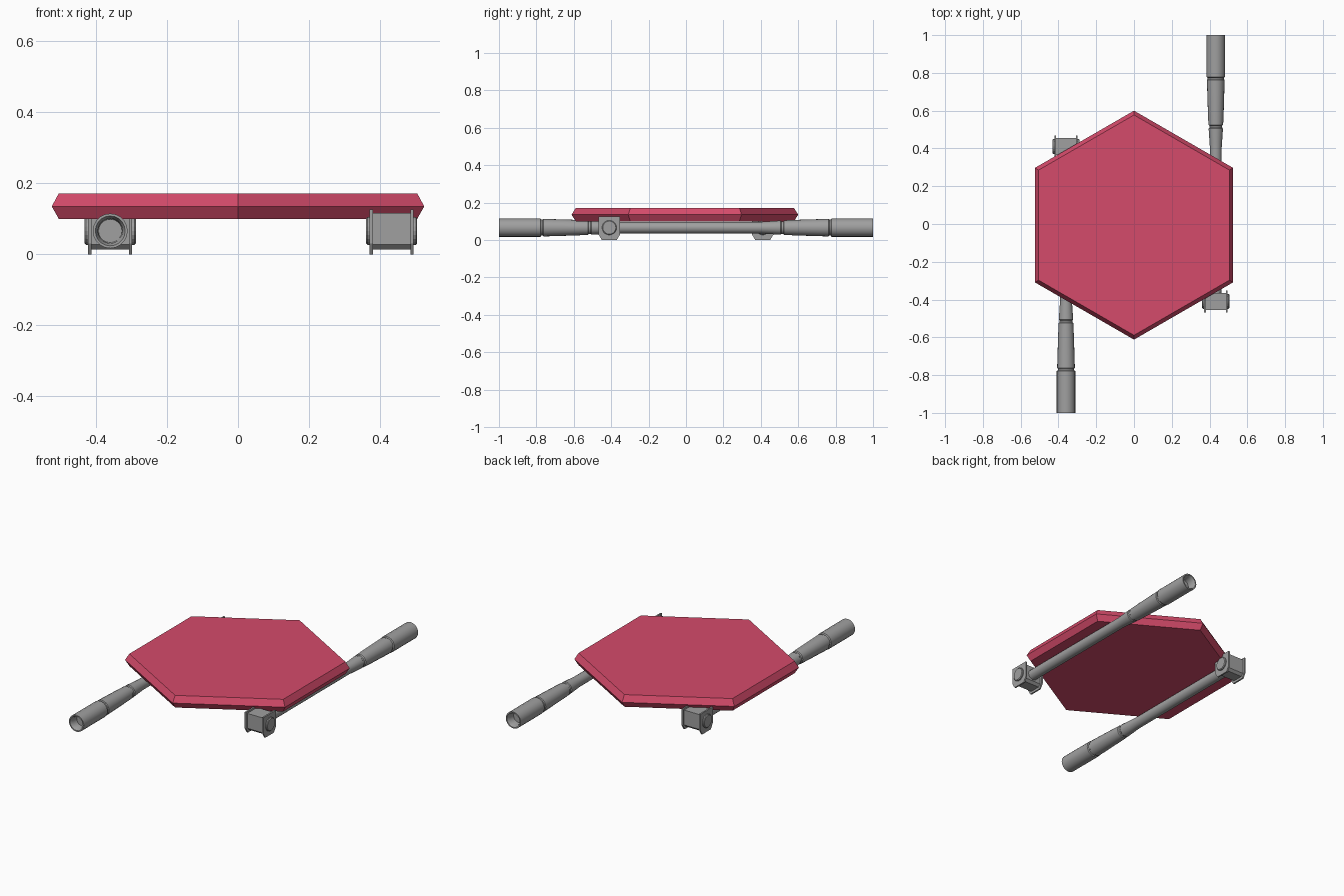
import bpy, bmesh, math
from mathutils import Matrix, Vector

if "Cube" in bpy.data.objects:
    bpy.data.objects.remove(bpy.data.objects["Cube"])


def material(name, rgb):
    m = bpy.data.materials.new(name)
    m.diffuse_color = (*rgb, 1)
    m.use_nodes = True
    m.node_tree.nodes["Principled BSDF"].inputs["Base Color"].default_value = m.diffuse_color
    return m


RED = material("crimson", (0.66, 0.07, 0.145))
GREY = material("grey", (0.35, 0.35, 0.35))


def finish(name, bm, mat, matrix=None):
    bmesh.ops.recalc_face_normals(bm, faces=bm.faces)
    me = bpy.data.meshes.new(name)
    bm.to_mesh(me)
    bm.free()
    me.materials.append(mat)
    ob = bpy.data.objects.new(name, me)
    bpy.context.collection.objects.link(ob)
    if matrix:
        ob.matrix_world = matrix
    return ob


def lathe(name, profile, sides, mat, matrix, offset=0.0):
    """Spin (height, radius) pairs round local z and close both ends."""
    bm = bmesh.new()
    rings = []
    for h, r in profile:
        rings.append([bm.verts.new((r * math.cos(offset + math.tau * i / sides),
                                    r * math.sin(offset + math.tau * i / sides), h))
                      for i in range(sides)])
    for a, b in zip(rings, rings[1:]):
        for i in range(sides):
            j = (i + 1) % sides
            bm.faces.new((a[i], a[j], b[j], b[i]))
    bm.faces.new(rings[0])
    bm.faces.new(rings[-1])
    return finish(name, bm, mat, matrix)


def prism(name, outline, x0, x1, mat, matrix):
    """Extrude a (y, z) outline along x."""
    bm = bmesh.new()
    face = bm.faces.new([bm.verts.new((x0, y, z)) for y, z in outline])
    ext = bmesh.ops.extrude_face_region(bm, geom=[face])
    moved = [v for v in ext["geom"] if isinstance(v, bmesh.types.BMVert)]
    bmesh.ops.translate(bm, verts=moved, vec=Vector((x1 - x0, 0, 0)))
    return finish(name, bm, mat, matrix)


# Hexagonal plate with a bevelled rim
lathe("hexagon_plate", [(0.10, 0.583), (0.135, 0.606), (0.172, 0.583)], 6, RED,
      Matrix.Translation((0, -0.006, 0)), math.pi / 2)

# Handle: shaft, grooved tapering grip, hollow end
HANDLE = [(-0.37, 0.031), (0.40, 0.031), (0.43, 0.033), (0.505, 0.038), (0.51, 0.034),
          (0.52, 0.034), (0.525, 0.039), (0.60, 0.042), (0.762, 0.047), (0.766, 0.043),
          (0.774, 0.043), (0.778, 0.049), (1.0, 0.049), (1.0, 0.042),
          (0.985, 0.035), (0.95, 0.033)]
AXIS_Z = 0.066
ALONG_Y = Matrix.Translation((0, 0, AXIS_Z)) @ Matrix.Rotation(-math.pi / 2, 4, 'X')


def hammer(tag, x, angle):
    base = Matrix.Translation((x, 0, 0)) @ Matrix.Rotation(angle, 4, 'Z')
    h = lathe(tag + "_handle", HANDLE, 20, GREY, base @ ALONG_Y)
    bpy.ops.object.select_all(action='DESELECT')
    h.select_set(True)
    bpy.context.view_layer.objects.active = h
    bpy.ops.object.shade_smooth_by_angle(angle=math.radians(25))
    # Head block
    block = [(-0.456, 0.028), (-0.442, 0.014), (-0.378, 0.014), (-0.364, 0.028),
             (-0.364, 0.116), (-0.456, 0.116)]
    prism(tag + "_head", block, -0.055, 0.055, GREY, base)
    # Flanges with cut lower corners, and round striking caps
    flange = [(-0.468, 0.03), (-0.45, 0.0), (-0.37, 0.0), (-0.352, 0.03),
              (-0.352, 0.126), (-0.468, 0.126)]
    for side, word in ((1, "right"), (-1, "left")):
        prism(f"{tag}_flange_{word}", flange, side * 0.053, side * 0.062, GREY, base)
        cap = (base @ Matrix.Translation((side * 0.058, -0.41, AXIS_Z))
               @ Matrix.Rotation(side * math.pi / 2, 4, 'Y'))
        lathe(f"{tag}_cap_{word}", [(0, 0.039), (0.010, 0.039), (0.014, 0.035)],
              20, GREY, cap)


hammer("right_hammer", 0.433, 0)
hammer("left_hammer", -0.36, math.pi)
